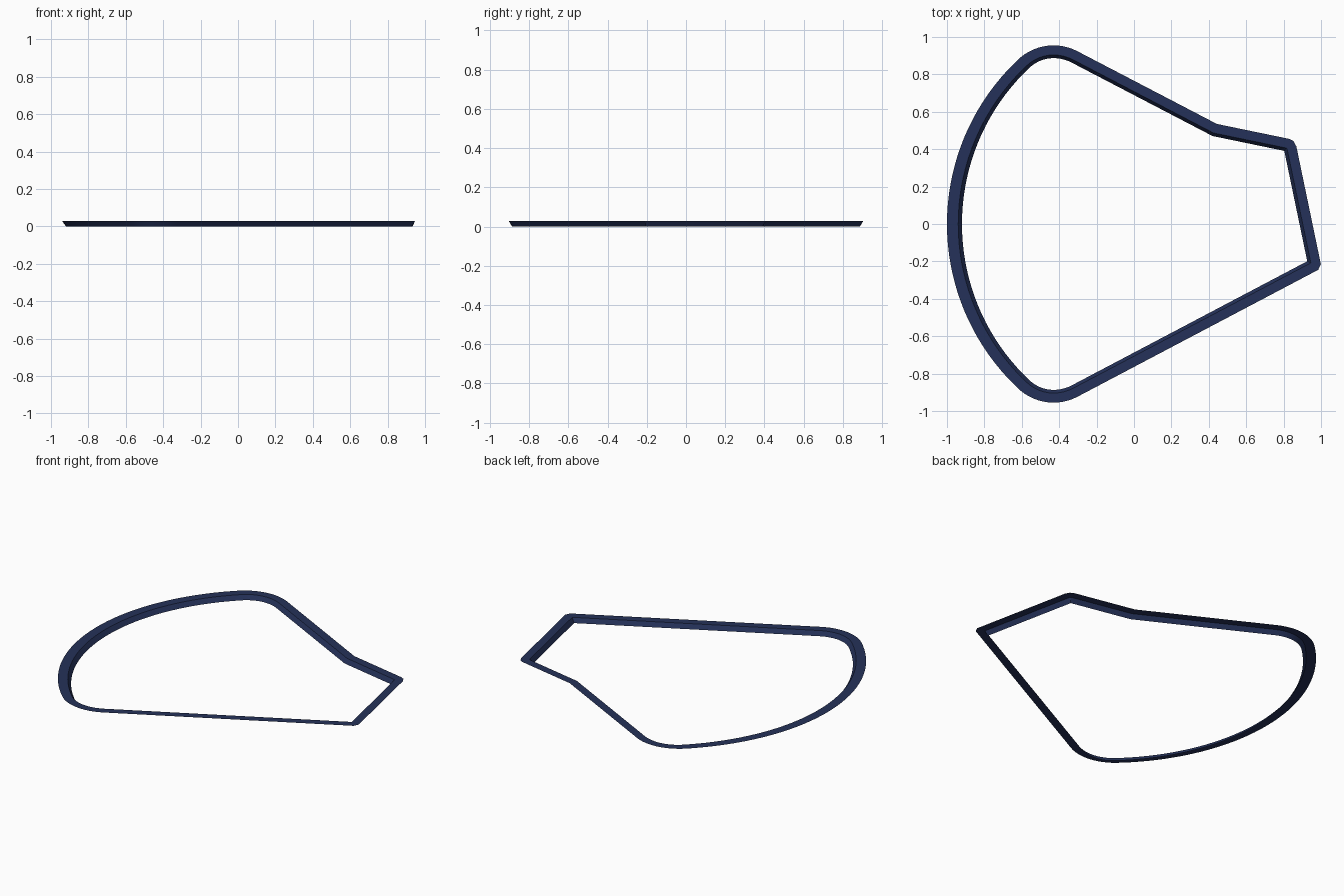
import bpy, bmesh
from math import sin, cos, asin, radians, degrees
from mathutils import Vector

if "Cube" in bpy.data.objects:
    bpy.data.objects.remove(bpy.data.objects["Cube"])

TOP = 0.028      # height of the flat rim


def arc(cx, cy, r, a0, a1, n):
    return [Vector((cx + r * cos(radians(a0 + (a1 - a0) * i / n)),
                    cy + r * sin(radians(a0 + (a1 - a0) * i / n)))) for i in range(n + 1)]


# Outer outline, clockwise seen from above
R, cr = 1.206, 0.275
end = degrees(asin(0.888 / R)) - 2
side = arc(R - 1, 0, R, 180 + end, 180 - end, 36)
shoulder = arc(-0.43, 0.955 - cr, cr, 130, 62.3, 12)
lower_shoulder = [Vector((p.x, -p.y)) for p in reversed(shoulder)]
nose = [Vector(p) for p in ((0.443, 0.535), (0.83, 0.455), (0.853, 0.443), (0.868, 0.415),
                            (0.999, -0.215), (0.985, -0.245))]
outline = side + shoulder + nose + lower_shoulder


def inset(points, dist):
    """Mitred inward offset, slightly wider on the curved left side."""
    out = []
    for i, p in enumerate(points):
        a = (p - points[i - 1]).normalized()
        b = (points[(i + 1) % len(points)] - p).normalized()
        side_a = Vector((a.y, -a.x))
        n = (side_a + Vector((b.y, -b.x))).normalized()
        out.append(p + n * dist * (1 + 0.18 * max(0, n.x) ** 2) / n.dot(side_a))
    return out


# Flat rim plus slanted inner wall
bm = bmesh.new()
loops = []
for pts, z in ((outline, TOP), (inset(outline, 0.051), TOP), (inset(outline, 0.068), 0)):
    loops.append([bm.verts.new((p.x, p.y, z)) for p in pts])
count = len(outline)
for outer, inner in zip(loops, loops[1:]):
    for i in range(count):
        j = (i + 1) % count
        bm.faces.new((outer[i], inner[i], inner[j], outer[j]))
bm.normal_update()
if sum(f.normal.z for f in bm.faces) < 0:
    bmesh.ops.reverse_faces(bm, faces=bm.faces[:])
mesh = bpy.data.meshes.new("window_trim")
bm.to_mesh(mesh)
bm.free()

trim = bpy.data.objects.new("window_trim", mesh)
bpy.context.collection.objects.link(trim)
mat = bpy.data.materials.new("navy")
mat.diffuse_color = (0.018, 0.031, 0.1, 1)
mat.use_nodes = True
mat.node_tree.nodes["Principled BSDF"].inputs["Base Color"].default_value = mat.diffuse_color
mesh.materials.append(mat)

# Smooth along the curves, sharp at the rim edge
bpy.context.view_layer.objects.active = trim
trim.select_set(True)
bpy.ops.object.shade_smooth_by_angle(angle=radians(30))
